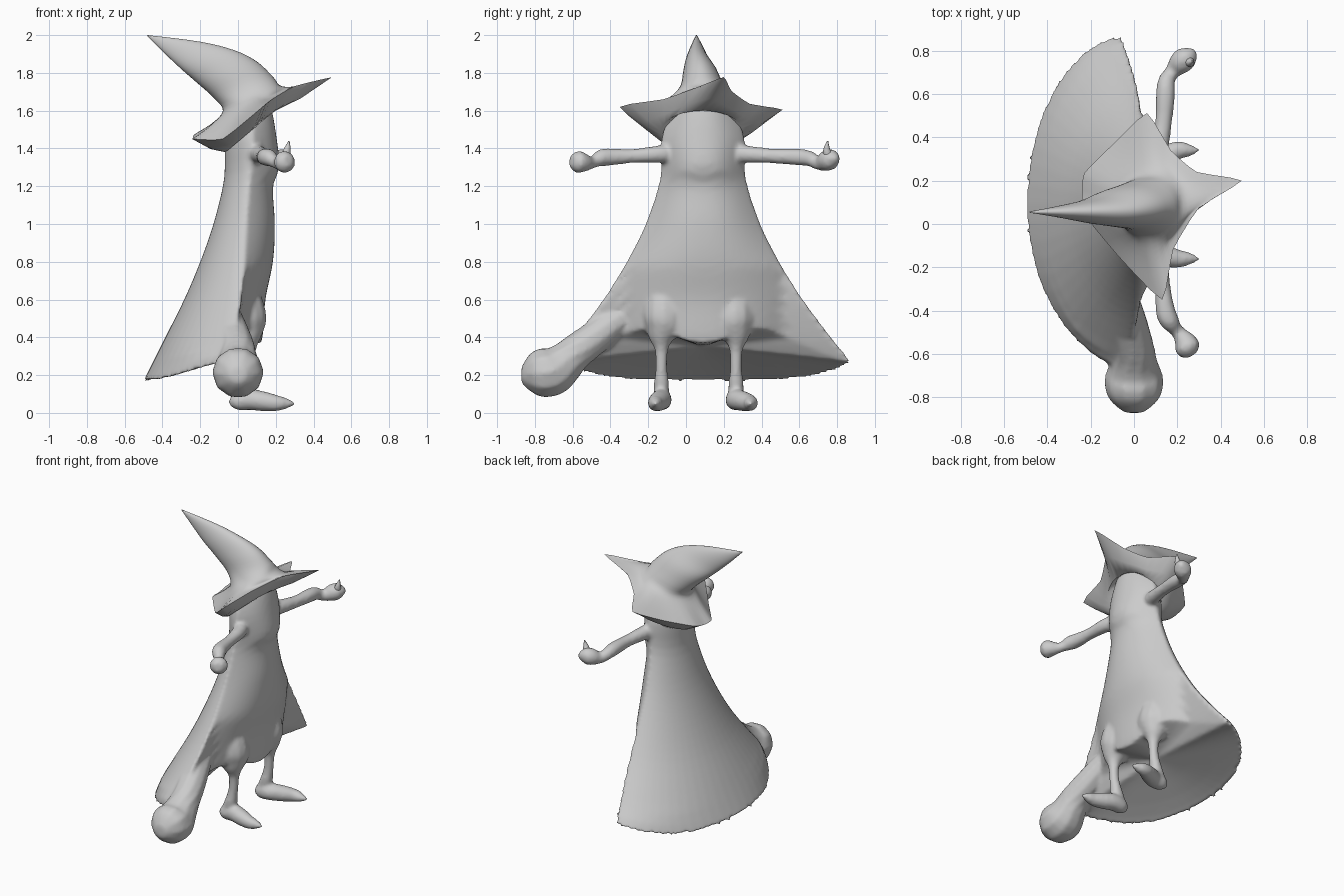
import bpy, bmesh, math
from mathutils import Vector

if "Cube" in bpy.data.objects:
    bpy.data.objects.remove(bpy.data.objects["Cube"], do_unlink=True)

clay = bpy.data.materials.new("plain_grey")
clay.use_nodes = True
clay.diffuse_color = (0.6, 0.6, 0.6, 1)
clay.node_tree.nodes["Principled BSDF"].inputs["Base Color"].default_value = (0.6, 0.6, 0.6, 1)


def smooth(points, steps, closed=False, k=0.5):
    """Curve through every control point; a small k keeps corners pointed."""
    p = [Vector(q) for q in points]
    n = len(p)
    at = (lambda i: p[i % n]) if closed else (lambda i: p[max(0, min(n - 1, i))])
    out = []
    for i in range(n if closed else n - 1):
        a, b, c, d = at(i - 1), at(i), at(i + 1), at(i + 2)
        for j in range(steps):
            t = j / steps
            s = t * t * (3 - 2 * t)
            out.append(b.lerp(c, s) + (c - a) * (k * t * (1 - t) ** 2)
                       - (d - b) * (k * t * t * (1 - t)))
    return out if closed else out + [p[-1]]


def loft(name, rings):
    """Skin a list of equal-length rings and cap both ends."""
    bm = bmesh.new()
    rows = [[bm.verts.new(v) for v in ring] for ring in rings]
    n = len(rows[0])
    for a, b in zip(rows, rows[1:]):
        for i in range(n):
            j = (i + 1) % n
            bm.faces.new((a[i], a[j], b[j], b[i]))
    bm.faces.new(rows[0])
    bm.faces.new(rows[-1])
    bmesh.ops.recalc_face_normals(bm, faces=bm.faces)
    mesh = bpy.data.meshes.new(name)
    bm.to_mesh(mesh)
    bm.free()
    obj = bpy.data.objects.new(name, mesh)
    bpy.context.collection.objects.link(obj)
    mesh.materials.append(clay)
    bpy.ops.object.select_all(action='DESELECT')
    obj.select_set(True)
    bpy.context.view_layer.objects.active = obj
    bpy.ops.object.shade_smooth_by_angle(angle=math.radians(60))
    return obj


def tube(name, path, sides=12, steps=4):
    """Round limb along x, y, z, radius stations."""
    pts = smooth(path, steps)
    rings = []
    for i, p in enumerate(pts):
        t = (pts[min(i + 1, len(pts) - 1)] - pts[max(i - 1, 0)]).to_3d()
        turn = Vector((0, 0, 1)).rotation_difference(t.normalized())
        ring = []
        for k in range(sides):
            a = math.tau * k / sides
            ring.append(p.to_3d() + turn @ Vector((math.cos(a), math.sin(a), 0)) * max(p[3], 0.003))
        rings.append(ring)
    return loft(name, rings)


# Robe and cape: height, half width, back x, side edge x, front x
MID, TOP = 0.09, 1.66
stations = [(1.68, .12, -.03, .07, .15), (1.6, .17, -.05, .075, .18), (1.45, .222, -.07, .08, .205),
            (1.3, .222, -.07, .07, .22), (1.2, .237, -.08, .06, .185), (1.0, .305, -.13, .045, .195),
            (.8, .405, -.2, .035, .185), (.6, .53, -.285, .02, .145), (.4, .68, -.385, -.02, .13),
            (.27, .78, -.45, -.06, .1), (.15, .82, -.51, -.08, .08)]
profile = smooth(stations, 6)


def section(z):
    for a, b in zip(profile, profile[1:]):
        if a[0] >= z >= b[0]:
            return a.lerp(b, (a[0] - z) / (a[0] - b[0]))


columns = []
BACK, FRONT = 28, 24
for i in range(BACK + 1):
    a = math.pi * (i / BACK - 0.5)
    columns.append((math.sin(a), True, max(0, math.cos(a)) ** 1.2))
for i in range(1, FRONT):
    columns.append((1 - 2 * i / FRONT, False, 0))

robe_rings = []
LEVELS = 26
for level in range(LEVELS + 1):
    ring = []
    for s, back, depth in columns:
        if back:
            hem = .165 + .1 * s ** 4
        else:
            hem = .265 + .105 * (1 - s * s) + .1 * math.sin(math.pi * s) ** 2
        z = TOP + (hem - TOP) * level / LEVELS
        _, w, xb, xe, xf = section(z)
        if s < 0:
            w = min(w, .75)
        if back:
            x = xe + (xb - xe) * depth
        else:
            d = min(1, abs(s) * w / min(w, 0.42))
            x = xe + (xf - xe) * (1 - d ** 2.2)
        ring.append(Vector((x, MID + w * s, z)))
    robe_rings.append(ring)
# Shallow hollow underside
hollow = Vector((-.1, MID, .35))
rim = robe_rings[-1]
for f in (.1, .3, .6, .93):
    robe_rings.append([Vector((*v.lerp(hollow, f).to_2d(), v.z + (hollow.z - v.z) * f ** .9))
                       for v in rim])
body = [loft("robe_and_cape", robe_rings)]

# Baggy legs and pointed shoes
for side, y, toe in (("left", .265, .34), ("right", -.13, -.16)):
    hip = MID + (y - MID) * 0.95
    body.append(tube(side + "_leg", [
        (.0, y, .08, .035), (.035, y, .14, .042), (.055, y, .24, .032), (.06, y, .34, .038),
        (.055, y, .4, .072), (.045, hip, .47, .107), (.035, hip, .55, .108),
        (.02, hip, .64, .085), (.0, hip, .72, .03)]))
    mid = (y + toe) / 2
    body.append(tube(side + "_shoe", [
        (-.045, y, .045, .015), (-.01, y, .058, .047), (.06, y, .07, .056), (.13, mid, .062, .054),
        (.2, toe, .052, .044), (.25, toe, .05, .032), (.3, toe, .05, .01)]))

# Arms with fists
body.append(tube("left_arm", [
    (.06, .2, 1.38, .05), (.105, .31, 1.37, .048), (.135, .46, 1.36, .04), (.145, .59, 1.355, .046),
    (.15, .66, 1.345, .042), (.175, .7, 1.32, .036), (.215, .745, 1.335, .057),
    (.25, .775, 1.345, .052), (.28, .805, 1.345, .015)], 10, 3))
body.append(tube("right_arm", [
    (.06, -.02, 1.38, .05), (.11, -.14, 1.37, .048), (.13, -.28, 1.36, .038),
    (.145, -.4, 1.355, .047), (.165, -.45, 1.35, .046), (.2, -.495, 1.325, .032),
    (.235, -.54, 1.325, .052), (.25, -.575, 1.33, .061), (.268, -.606, 1.335, .033)], 10, 3))
tube("left_thumb", [(.245, .76, 1.35, .03), (.26, .745, 1.39, .02), (.27, .75, 1.44, .003)], 8, 3)

# Sack held out at the right of the cape
body.append(tube("sack", [
    (-.1, -.18, .6, .06), (-.05, -.36, .49, .08), (-.02, -.48, .4, .09), (.0, -.58, .325, .097),
    (.0, -.645, .265, .113), (.0, -.71, .22, .136), (.0, -.79, .21, .127),
    (.0, -.845, .205, .08), (.0, -.872, .205, .04)], 10, 3))

# Melt the body parts into one soft skin
bpy.ops.object.select_all(action='DESELECT')
for part in body:
    part.select_set(True)
bpy.context.view_layer.objects.active = body[0]
bpy.ops.object.join()
robed_body = body[0]
robed_body.name = "robed_body"
robed_body.modifiers.clear()
skin = robed_body.modifiers.new("skin", 'REMESH')
skin.mode = 'VOXEL'
skin.voxel_size = 0.012
skin.use_smooth_shade = True
soften = robed_body.modifiers.new("soften", 'SMOOTH')
soften.factor = 0.5
soften.iterations = 8
for modifier in (skin.name, soften.name):
    bpy.ops.object.modifier_apply(modifier=modifier)

# Hat: pointed brim outline, starting at the front point
brim = smooth([(.497, .2, 1.777), (.29, .24, 1.705), (.17, .34, 1.635), (.06, .512, 1.605),
               (-.09, .375, 1.53), (-.23, .235, 1.475), (-.24, .13, 1.45), (-.235, .05, 1.45),
               (-.08, -.14, 1.45), (.13, -.35, 1.62), (.18, -.12, 1.66), (.3, .075, 1.73)],
              3, True, 0.22)
count = len(brim)
angles = [math.tau * i / count for i in range(count)]


def hat_ring(low, high, half, yc):
    lo, hi = Vector((low[0], yc, low[1])), Vector((high[0], yc, high[1]))
    return [(lo + hi) / 2 + (hi - lo) / 2 * math.cos(a) + Vector((0, half * math.sin(a), 0))
            for a in angles]


crown = [hat_ring((-.08, 1.6), (.23, 1.73), .155, .08),
         hat_ring((-.13, 1.67), (.185, 1.78), .115, .085),
         hat_ring((-.22, 1.75), (.1, 1.86), .09, .075),
         hat_ring((-.3, 1.82), (-.02, 1.92), .06, .06),
         hat_ring((-.385, 1.9), (-.2, 1.965), .033, .057),
         hat_ring((-.482, 1.998), (-.478, 2.0), .003, .055)]
flare = [b.lerp(c, .6) - Vector((0, 0, .015)) for b, c in zip(brim, crown[0])]
upper = [smooth(column, 4) for column in zip(brim, flare, *crown)]
under = [[Vector((.065 + r * .135 * math.cos(a), .085 + r * .222 * math.sin(a),
                  1.49 + .11 * math.cos(a) + lift)) for a in angles]
         for r, lift in ((.3, .06), (.97, 0))]
# Underside sags slightly between head and brim
under.append([u.lerp(b, .45) - Vector((0, 0, .015)) for u, b in zip(under[-1], brim)])
loft("hat", under + [list(r) for r in zip(*upper)])
